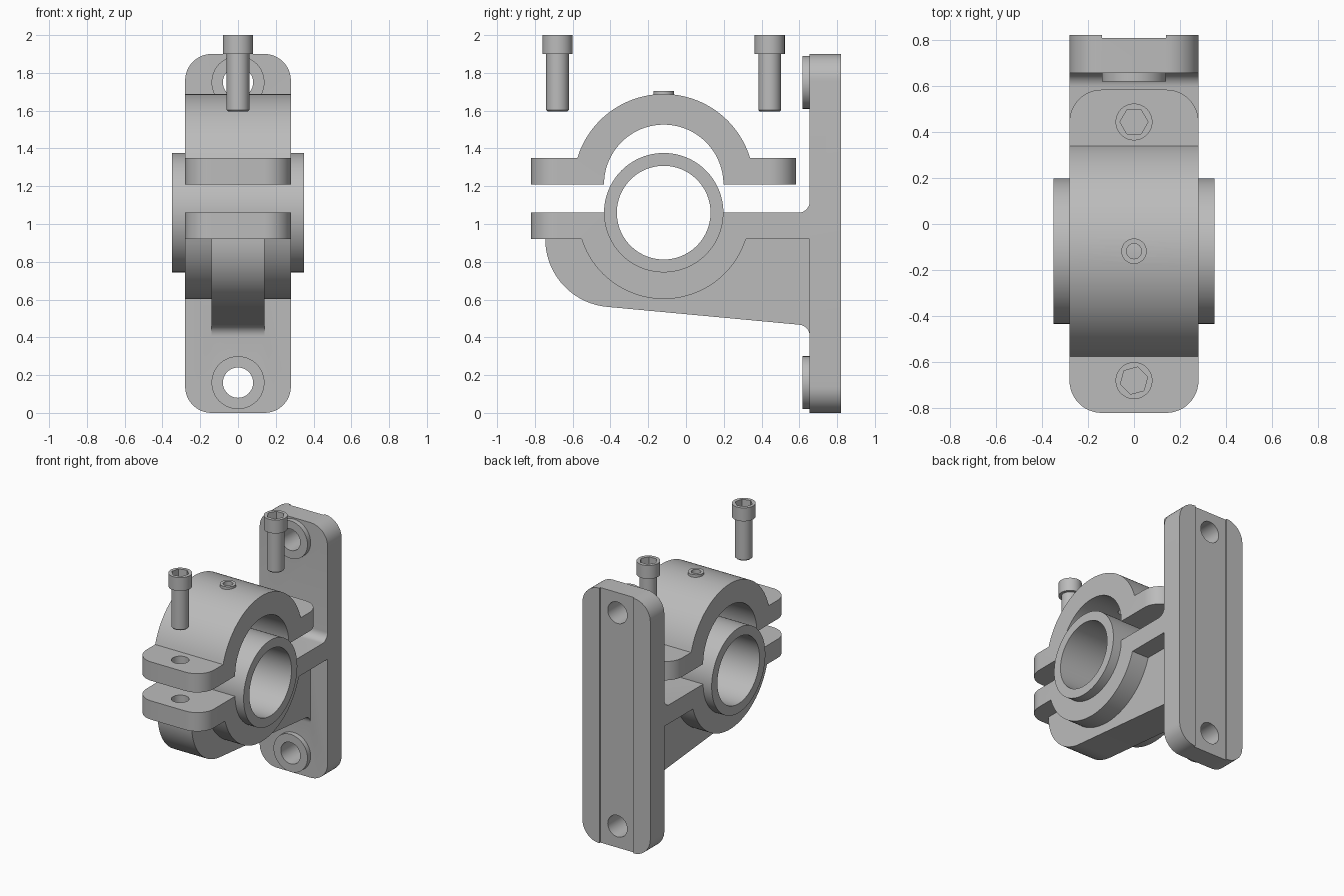
import bpy, bmesh, math
from mathutils import Matrix, Vector

if "Cube" in bpy.data.objects:
    bpy.data.objects.remove(bpy.data.objects["Cube"])

grey = bpy.data.materials.new("cast_grey")
grey.diffuse_color = (0.5, 0.5, 0.5, 1)
grey.use_nodes = True
grey.node_tree.nodes["Principled BSDF"].inputs["Base Color"].default_value = grey.diffuse_color

CY, CZ, CAP_Z = -0.118, 1.06, 1.21      # bore axis, split plane, lifted cap plane
W, PLATE = 0.28, 0.655                  # half width, front of wall plate
BOLTS = (-0.68, 0.443)
BOSSES = (0.16, 1.75)


def add_object(name, bm):
    bmesh.ops.recalc_face_normals(bm, faces=bm.faces)
    me = bpy.data.meshes.new(name)
    bm.to_mesh(me)
    bm.free()
    me.materials.append(grey)
    ob = bpy.data.objects.new(name, me)
    bpy.context.collection.objects.link(ob)
    return ob


def arc(cy, cz, r, a0, a1, n=32):
    return [(cy + r * math.cos(math.radians(a0 + (a1 - a0) * i / n)),
             cz + r * math.sin(math.radians(a0 + (a1 - a0) * i / n))) for i in range(n + 1)]


def extrude_x(name, pts, half, round_edges=None):
    """Extrude a y-z profile across x, optionally rounding chosen edges."""
    bm = bmesh.new()
    f = bm.faces.new([bm.verts.new((-half, y, z)) for y, z in pts])
    r = bmesh.ops.extrude_face_region(bm, geom=[f])
    bmesh.ops.translate(bm, vec=(2 * half, 0, 0),
                        verts=[v for v in r["geom"] if isinstance(v, bmesh.types.BMVert)])
    if round_edges:
        edges = [e for e in bm.edges if round_edges(e.verts[0].co, e.verts[1].co)]
        bmesh.ops.bevel(bm, geom=edges, offset=0.14, segments=12, profile=0.5, affect='EDGES')
    return add_object(name, bm)


def cyl(name, axis, centre, r, length, n=64, turn=0.0):
    bm = bmesh.new()
    rot = {'X': Matrix.Rotation(math.pi / 2, 4, 'Y'),
           'Y': Matrix.Rotation(math.pi / 2, 4, 'X'), 'Z': Matrix()}[axis]
    bmesh.ops.create_cone(bm, cap_ends=True, segments=n, radius1=r, radius2=r, depth=length,
                          matrix=Matrix.Translation(centre) @ rot @ Matrix.Rotation(turn, 4, 'Z'))
    return add_object(name, bm)


def box(name, centre, size):
    bm = bmesh.new()
    bmesh.ops.create_cube(bm, size=1, matrix=Matrix.Translation(centre)
                          @ Matrix.Diagonal(Vector((*size, 1))))
    return add_object(name, bm)


def combine(ob, other, op):
    m = ob.modifiers.new(op, 'BOOLEAN')
    m.operation, m.object, m.solver = op, other, 'EXACT'
    bpy.context.view_layer.objects.active = ob
    bpy.ops.object.modifier_apply(modifier=m.name)
    bpy.data.objects.remove(other)


def same(a, b, i, v):
    return abs(a[i] - v) < 1e-4 and abs(b[i] - v) < 1e-4


# bracket: wall plate, shelf and lower half of the bearing seat in one profile
R = 0.457
ang = math.degrees(math.asin(0.14 / R))
pts = [(-0.82, CZ), (-0.82, 0.92)] + arc(CY, CZ, R, 180 + ang, 360 - ang, 48)
pts += [(PLATE, 0.92), (PLATE, 0), (0.82, 0), (0.82, 1.9), (PLATE, 1.9)]
pts += arc(PLATE - 0.06, CZ + 0.06, 0.06, 0, -90, 8)
bracket = extrude_x("bracket", pts, W, lambda a, b: same(a, b, 1, -0.82) and abs(a.x - b.x) < 1e-4
                    or (same(a, b, 2, 0) or same(a, b, 2, 1.9)) and abs(a.x - b.x) < 1e-4)

# supporting rib below the seat
rib = [(-0.745, 0.95)] + arc(-0.385, 0.92, 0.36, 180, 265, 24)
rib += arc(0.595, 0.407, 0.06, 85, 0, 8) + [(0.72, 0.407), (0.72, 0.95)]
combine(bracket, extrude_x("rib", rib, 0.14), 'UNION')

# bosses with screw holes, and the groove down the back
for z in BOSSES:
    combine(bracket, cyl("boss", 'Y', (0, 0.66, z), 0.14, 0.084), 'UNION')
for z in BOSSES:
    combine(bracket, cyl("cut", 'Y', (0, 0.7, z), 0.08, 0.6, 48), 'DIFFERENCE')
combine(bracket, box("cut", (0, 0.857, 0.95), (0.28, 0.1, 2.4)), 'DIFFERENCE')

# bearing cap with two ears
R = 0.478
ang = math.degrees(math.asin(0.14 / R))
pts = [(0.583, CAP_Z), (0.583, CAP_Z + 0.14)] + arc(CY, CAP_Z, R, ang, 180 - ang, 48)
pts += [(-0.82, CAP_Z + 0.14), (-0.82, CAP_Z)]
cap = extrude_x("bearing_cap", pts, W, lambda a, b: abs(a.x - b.x) < 1e-4
                and (same(a, b, 1, -0.82) or same(a, b, 1, 0.583)))
combine(cap, cyl("oil_nub", 'Z', (0, CY, 1.6525), 0.055, 0.105, 40), 'UNION')
combine(cap, cyl("cut", 'Z', (0, CY, 1.6), 0.033, 0.4, 32), 'DIFFERENCE')

# bore and bolt holes in both halves
for ob, z in ((bracket, CZ), (cap, CAP_Z)):
    combine(ob, cyl("cut", 'X', (0, CY, z), 0.316, 1, 96), 'DIFFERENCE')
    for y in BOLTS:
        top, low = (1.5, 1.1) if ob is cap else (1.1, 0.89)
        combine(ob, cyl("cut", 'Z', (0, y, (top + low) / 2), 0.06, top - low, 40), 'DIFFERENCE')

# bushing sleeve
bushing = cyl("bushing", 'X', (0, CY, CZ), 0.316, 0.70, 96)
combine(bushing, cyl("cut", 'X', (0, CY, CZ), 0.248, 1, 96), 'DIFFERENCE')

# socket head bolts hovering above the ears
bolts = []
for i, y in enumerate(BOLTS):
    bm = bmesh.new()
    prof = [(0, 1.595), (0.052, 1.595), (0.06, 1.603), (0.06, 1.9),
            (0.08, 1.9), (0.08, 2.0), (0, 2.0)]
    vs = [bm.verts.new((r, 0, z)) for r, z in prof]
    es = [bm.edges.new(p) for p in zip(vs, vs[1:])]
    bmesh.ops.spin(bm, geom=vs + es, axis=(0, 0, 1), cent=(0, 0, 0), angle=2 * math.pi, steps=48)
    bmesh.ops.remove_doubles(bm, verts=bm.verts, dist=1e-4)
    bmesh.ops.translate(bm, verts=bm.verts, vec=(0, y, 0))
    bolt = add_object(("front_bolt", "rear_bolt")[i], bm)
    turn = math.radians((15, 0)[i])
    combine(bolt, cyl("cut", 'Z', (0, y, 2.0), 0.061, 0.13, 6, turn + math.pi / 2), 'DIFFERENCE')
    bolts.append(bolt)

# smooth curved faces, keep edges crisp
for ob in [bracket, cap, bushing] + bolts:
    bpy.ops.object.select_all(action='DESELECT')
    ob.select_set(True)
    bpy.context.view_layer.objects.active = ob
    bpy.ops.object.shade_smooth_by_angle(angle=math.radians(25))
